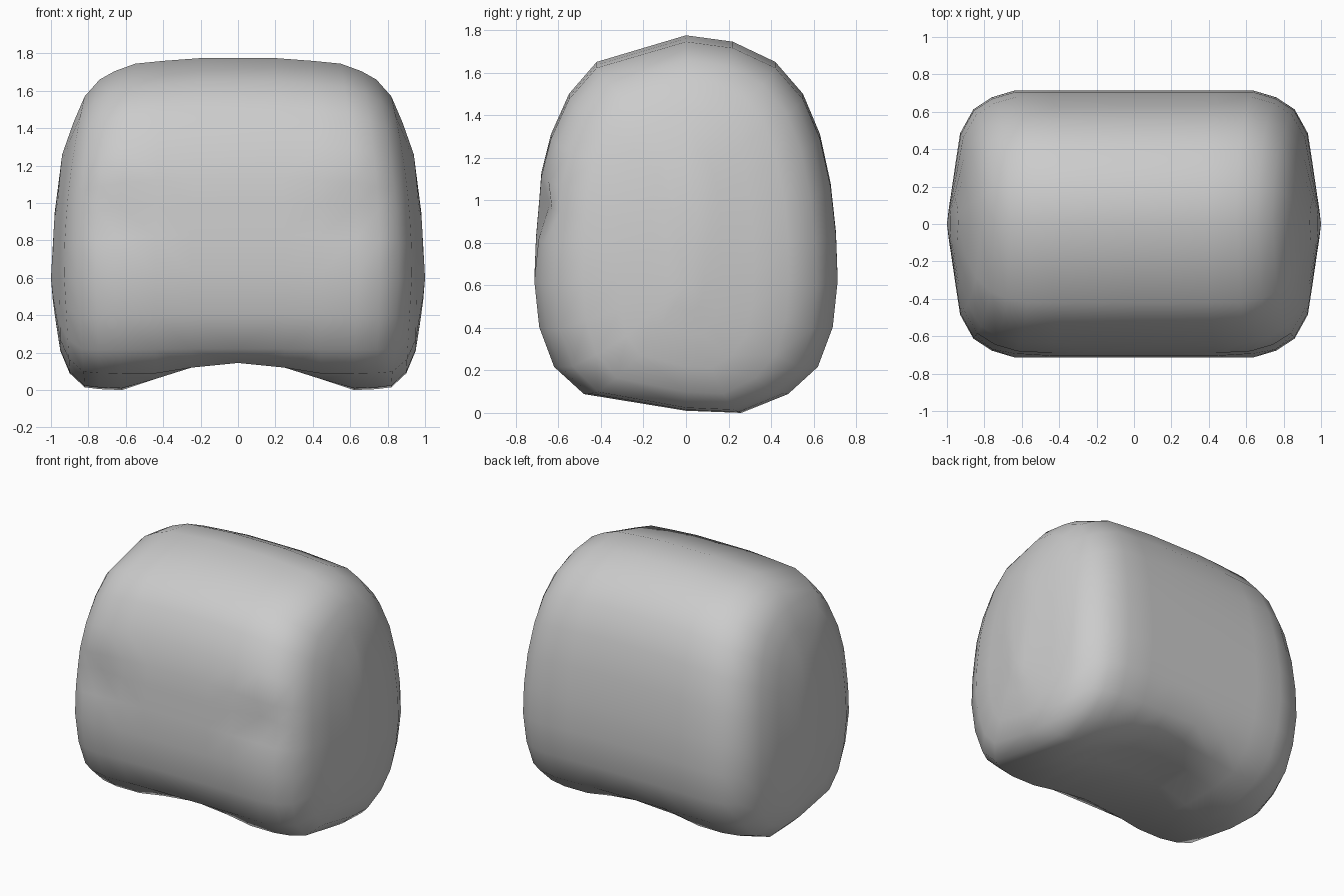
import bpy, bmesh

if "Cube" in bpy.data.objects:
    bpy.data.objects.remove(bpy.data.objects["Cube"])

# Side outline (y, z), from the top round the back, underside and front
OUTLINE = [(0, 1.775), (.22, 1.745), (.42, 1.65), (.55, 1.5), (.63, 1.31), (.68, 1.08),
           (.705, .85), (.713, .63), (.69, .41), (.62, .22), (.48, .09), (.26, 0), (0, .01),
           (-.48, .09), (-.62, .22), (-.69, .41), (-.713, .63), (-.705, .83), (-.69, 1.0),
           (-.68, 1.13), (-.635, 1.31), (-.55, 1.5), (-.42, 1.65)]
Z_TOP, Z_MID = 1.775, .62

# Sections from the middle outwards:
# x at bottom, x at middle, x at top, depth scale, bottom z, top z, underside arch height
SECTIONS = [(0, 0, 0, 1, 0, 1.775, .145),
            (.25, .25, .2, 1, 0, 1.775, .12),
            (.44, .44, .4, 1, 0, 1.76, .06),
            (.62, .64, .55, 1, 0, 1.745, 0),
            (.74, .76, .66, .95, .005, 1.705, 0),
            (.82, .86, .74, .86, .015, 1.66, 0),
            (.90, .93, .82, .68, .09, 1.57, 0),
            (.95, .955, .88, .45, .21, 1.43, 0),
            (.975, .977, .94, .24, .37, 1.26, 0),
            (.99, .99, .98, .12, .48, .95, 0)]


def section_points(xb, xm, xt, depth, zb, zt, arch):
    points = []
    for y, z in OUTLINE:
        z = max(zb + (zt - zb) * z / Z_TOP, arch)
        if z > Z_MID:
            x = xm - (xm - xt) * ((z - Z_MID) / (zt - Z_MID)) ** 2
        else:
            x = xm - (xm - xb) * (Z_MID - z) / (Z_MID - zb)
        points.append([x, y * depth, z])
    return points


# Head half, lofted through the sections
bm = bmesh.new()
rings = [[bm.verts.new(p) for p in section_points(*s)] for s in SECTIONS]
n = len(OUTLINE)
for a, b in zip(rings, rings[1:]):
    for i in range(n):
        j = (i + 1) % n
        bm.faces.new((a[i], a[j], b[j], b[i]))
pole = bm.verts.new((1, 0, .6))
for i in range(n):
    bm.faces.new((rings[-1][i], rings[-1][(i + 1) % n], pole))

# Shallow eye socket under a slight brow
rings[3][18].co.y += .05
rings[4][18].co.y += .025
rings[3][17].co.y += .012

bmesh.ops.recalc_face_normals(bm, faces=bm.faces)
mesh = bpy.data.meshes.new("head")
bm.to_mesh(mesh)
bm.free()
mesh.shade_smooth()
head = bpy.data.objects.new("head", mesh)
bpy.context.collection.objects.link(head)

# Other half
mirror = head.modifiers.new("mirror", 'MIRROR')
mirror.use_axis[0] = True
mirror.merge_threshold = .001
